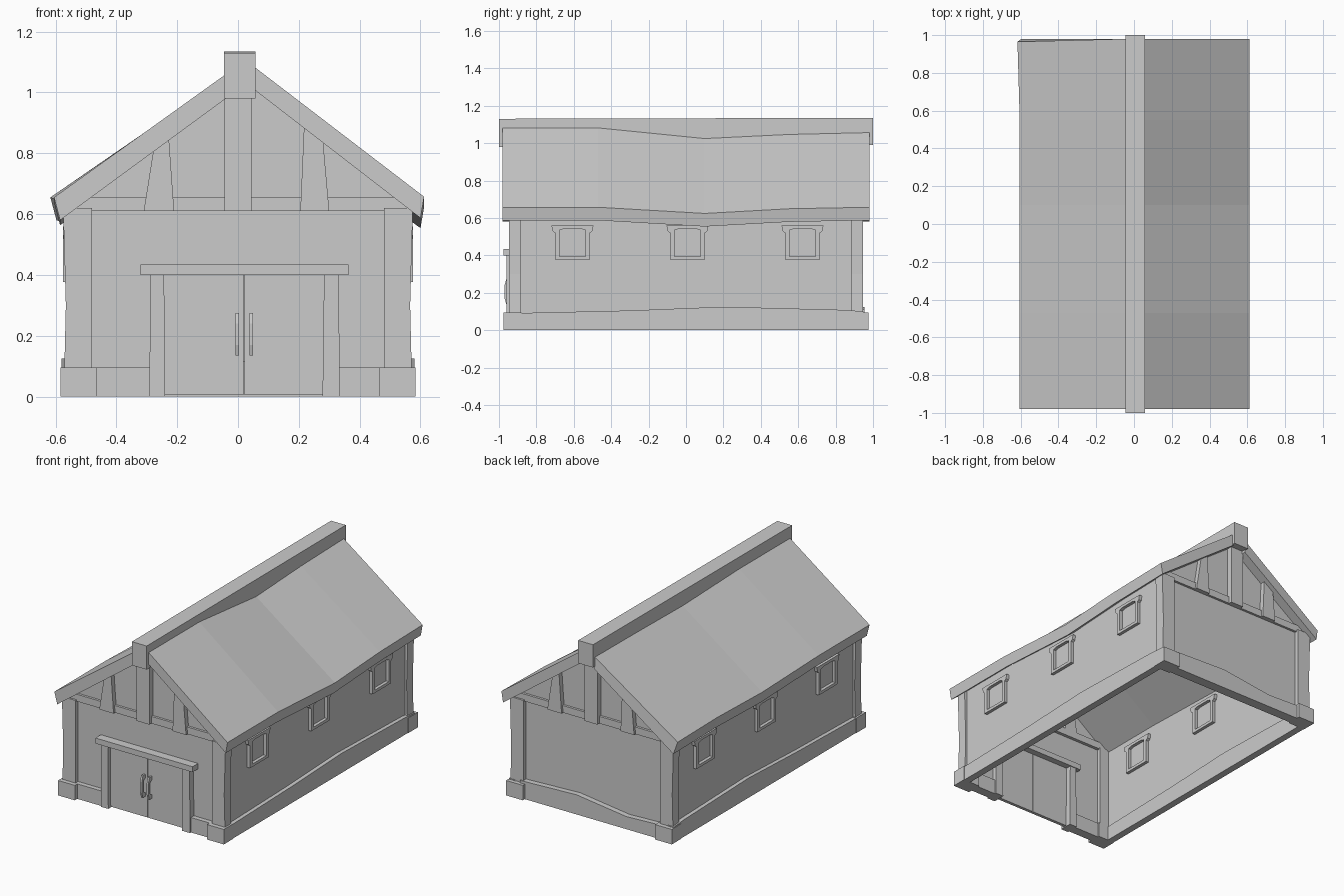
import bpy
import bmesh

if "Cube" in bpy.data.objects:
    bpy.data.objects.remove(bpy.data.objects["Cube"], do_unlink=True)

# One plain colour for the whole building
grey = bpy.data.materials.new("plain_grey")
grey.use_nodes = True
grey.diffuse_color = (0.6, 0.6, 0.6, 1)
grey.node_tree.nodes["Principled BSDF"].inputs["Base Color"].default_value = (0.6, 0.6, 0.6, 1)


def loft(name, rings):
    """Closed solid through a list of matching cross-sections."""
    bm = bmesh.new()
    loops = [[bm.verts.new(p) for p in ring] for ring in rings]
    n = len(loops[0])
    for a, b in zip(loops, loops[1:]):
        for i in range(n):
            j = (i + 1) % n
            bm.faces.new((a[i], a[j], b[j], b[i]))
    bm.faces.new(loops[0])
    bm.faces.new(loops[-1][::-1])
    bmesh.ops.recalc_face_normals(bm, faces=bm.faces)
    mesh = bpy.data.meshes.new(name)
    bm.to_mesh(mesh)
    bm.free()
    mesh.materials.append(grey)
    obj = bpy.data.objects.new(name, mesh)
    bpy.context.collection.objects.link(obj)
    return obj


def prism_x(name, outline, x0, x1):
    """Extrude a (y, z) outline along x."""
    return loft(name, [[(x, y, z) for y, z in outline] for x in (x0, x1)])


def prism_y(name, outline, y0, y1):
    """Extrude an (x, z) outline along y."""
    return loft(name, [[(x, y, z) for x, z in outline] for y in (y0, y1)])


def box(name, x0, x1, y0, y1, z0, z1):
    return prism_y(name, [(x0, z0), (x1, z0), (x1, z1), (x0, z1)], y0, y1)


# Thin walls; the front one has a doorway
gable = [(0.555, 0.65), (0.045, 1.04), (-0.03, 1.02), (-0.555, 0.63)]
doorway = [(-0.555, 0), (-0.25, 0), (-0.25, 0.41), (0.29, 0.41), (0.29, 0), (0.555, 0)]
prism_y("front_wall", doorway + gable, -0.92, -0.91)
prism_y("back_wall", [(-0.555, 0), (0.555, 0)] + gable, 0.91, 0.92)
for side, s in (("left", 1), ("right", -1)):
    box(side + "_wall", s * 0.545, s * 0.555, -0.915, 0.915, 0, 0.63)

# Sagging roof slabs: stations along y with a drop at the middle
stations = [(-0.98, 0, 0), (-0.47, 0, 0), (0.1, 0.057, 0.033), (0.55, 0.035, 0.008), (0.98, 0.025, 0)]
left_rings, right_rings = [], []
for y, ridge_drop, eave_drop in stations:
    top, eave = 1.087 - ridge_drop, 0.657 - eave_drop
    left_rings.append([(0.05, y, top), (0.612, y, eave), (0.6, y, eave - 0.07), (0.05, y, top - 0.075)])
    top, eave = 1.06 - ridge_drop * 0.3, 0.655 - eave_drop * 0.5
    edge = -0.617 if y > 0.9 else -0.605
    right_rings.append([(-0.04, y, top), (edge, y - (0.015 if y > 0.9 else 0), eave),
                        (edge + 0.02, y, eave - 0.075), (-0.04, y, top - 0.08)])
loft("left_roof", left_rings)
loft("right_roof", right_rings)
prism_x("ridge_beam", [(-1, 0.98), (1, 0.99), (1, 1.135), (-1, 1.13)], -0.046, 0.058)

# Timber framing of both gable ends; the back is the front turned around
for end, e in (("front", -1), ("back", 1)):
    t = -e

    def timber(name, outline, depth, inner=0.89):
        prism_y(end + "_" + name, [(x * t, z) for x, z in outline], e * inner, e * depth)

    box(end + "_tie_beam", -0.56, 0.56, e * 0.89, e * 0.935, 0.61, 0.655)
    timber("king_post", [(-0.045, 0.61), (0.045, 0.61), (0.045, 1.02), (-0.045, 1.02)], 0.955)
    timber("brace_a", [(-0.31, 0.61), (-0.21, 0.61), (-0.228, 0.86), (-0.275, 0.83)], 0.95)
    timber("brace_b", [(0.205, 0.61), (0.3, 0.61), (0.278, 0.86), (0.218, 0.91)], 0.95)
    for side, s in (("left", 1), ("right", -1)):
        post = [(0.48, 0.05), (0.572, 0.05), (0.566, 0.3), (0.575, 0.62), (0.48, 0.62)]
        prism_y(f"{end}_{side}_corner_post", [(x * s, z) for x, z in post], e * 0.885, e * 0.947)
        box(f"{end}_{side}_footing", s * 0.465, s * 0.583, e * 0.88, e * 0.975, 0, 0.095)

# Stone base strips with uneven tops
side_base = [(-0.95, 0), (0.95, 0), (0.95, 0.1), (0.85, 0.108), (0.2, 0.125), (-0.3, 0.105), (-0.95, 0.09)]
for side, s in (("left", 1), ("right", -1)):
    prism_x(side + "_base", side_base, s * 0.535, s * 0.58)
prism_y("back_base", [(-0.5, 0), (0.5, 0), (0.5, 0.11), (0.1, 0.125), (-0.25, 0.08), (-0.5, 0.09)], 0.89, 0.955)
box("front_base_right", -0.5, -0.28, -0.95, -0.89, 0, 0.095)
box("front_base_left", 0.33, 0.5, -0.95, -0.89, 0, 0.095)

# Double door with posts, lintel and pull handles
prism_y("door_post_right", [(-0.292, 0), (-0.24, 0), (-0.243, 0.4), (-0.287, 0.4)], -0.96, -0.88)
prism_y("door_post_left", [(0.278, 0), (0.335, 0), (0.331, 0.4), (0.283, 0.4)], -0.96, -0.88)
box("door_lintel", -0.32, 0.363, -0.975, -0.875, 0.4, 0.435)
box("right_door", -0.245, 0.0185, -0.935, -0.915, 0.005, 0.405)
box("left_door", 0.0215, 0.285, -0.935, -0.915, 0.005, 0.405)
handle = [(-0.93, 0.135), (-0.96, 0.135), (-0.97, 0.17), (-0.97, 0.24), (-0.96, 0.275),
          (-0.93, 0.275), (-0.93, 0.255), (-0.955, 0.24), (-0.955, 0.17), (-0.93, 0.155)]
for side, x in (("right", -0.003), ("left", 0.043)):
    prism_x(side + "_door_handle", handle, x - 0.006, x + 0.006)

# Window frames, standing proud on both faces of the side walls
half = [(0.07, 0.39), (0.093, 0.39), (0.093, 0.52), (0.107, 0.53), (0.112, 0.56)]
arch = [(0.07, 0.535), (0.045, 0.542)]
surround = half + [(-y, z) for y, z in half[::-1]] + [(-y, z) for y, z in arch] + arch[::-1]
for side, s in (("left", 1), ("right", -1)):
    for place, y in (("front", -0.607), ("middle", 0.008), ("back", 0.623)):
        prism_x(f"{side}_{place}_window_surround", [(y + u, z) for u, z in surround], s * 0.525, s * 0.575)
        box(f"{side}_{place}_window_sill", s * 0.525, s * 0.575, y - 0.093, y + 0.093, 0.377, 0.395)
